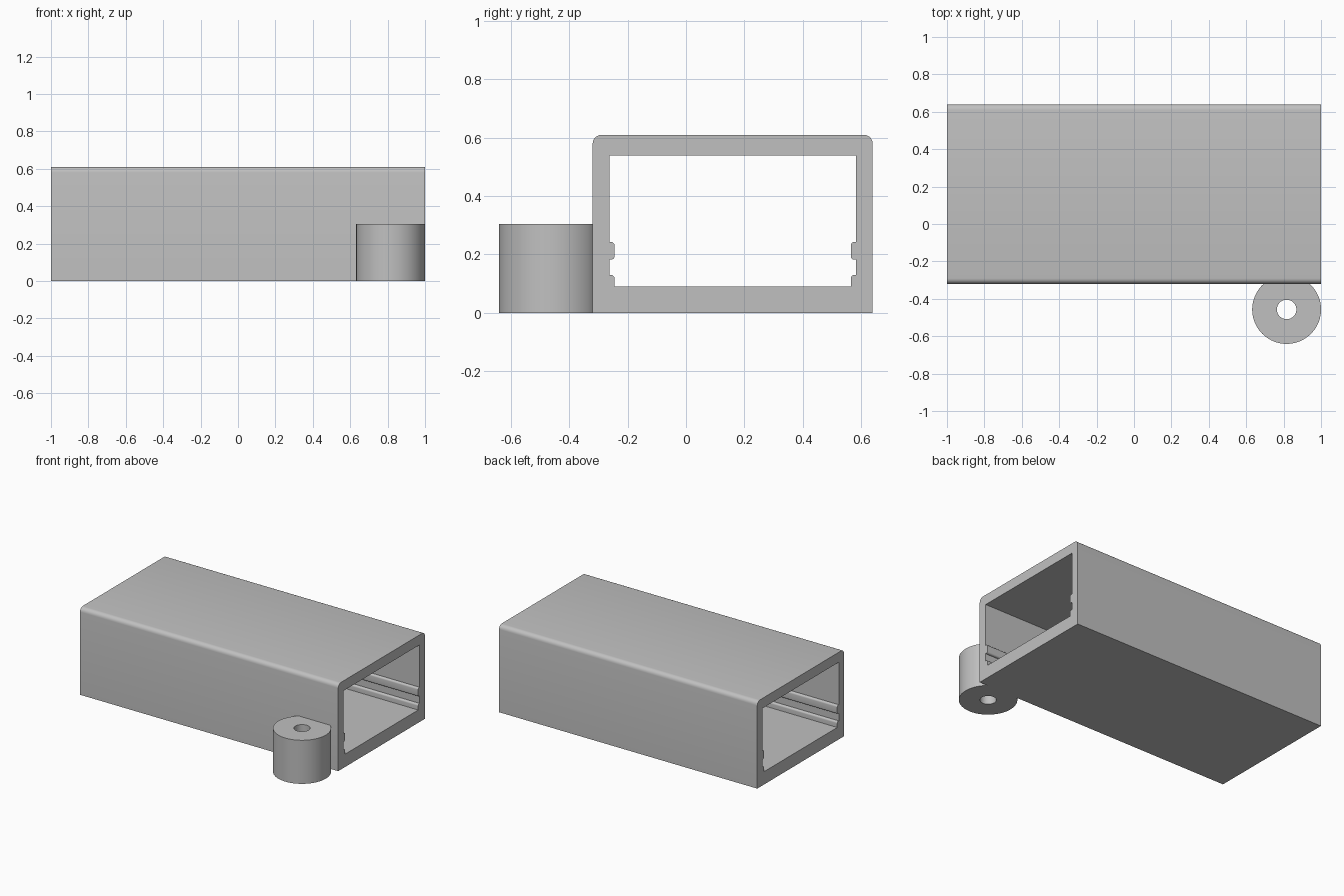
import bpy, bmesh, math
from mathutils import Vector

cube = bpy.data.objects.get("Cube")
if cube:
    bpy.data.objects.remove(cube, do_unlink=True)

grey = bpy.data.materials.new("light grey")
grey.use_nodes = True
colour = (0.53, 0.53, 0.53, 1)
grey.diffuse_color = colour
grey.node_tree.nodes["Principled BSDF"].inputs["Base Color"].default_value = colour


def rounded(corners, steps=5):
    """Right-angled outline from (a, b, radius) corners, with filleted corners."""
    out = []
    n = len(corners)
    for i, (a, b, r) in enumerate(corners):
        p = Vector((a, b))
        if not r:
            out.append(p)
            continue
        to_prev = (Vector(corners[i - 1][:2]) - p).normalized()
        to_next = (Vector(corners[(i + 1) % n][:2]) - p).normalized()
        centre = p + (to_prev + to_next) * r
        for k in range(steps + 1):
            t = math.pi / 2 * k / steps
            out.append(centre - to_next * r * math.cos(t) - to_prev * r * math.sin(t))
    return out


def circle(cx, cy, r, sides):
    return [Vector((cx + r * math.cos(math.tau * i / sides),
                    cy + r * math.sin(math.tau * i / sides))) for i in range(sides)]


def extrude_outline(name, loops, place, direction):
    """Fill the outer loop minus the inner loop and extrude it to a solid."""
    bm = bmesh.new()
    for loop in loops:
        verts = [bm.verts.new(place(p)) for p in loop]
        for i, v in enumerate(verts):
            bm.edges.new((verts[i - 1], v))
    bmesh.ops.triangle_fill(bm, use_beauty=True, edges=bm.edges[:],
                            normal=Vector(direction).normalized())
    geom = bmesh.ops.extrude_face_region(bm, geom=bm.faces[:],
                                         use_keep_orig=True)["geom"]
    bmesh.ops.translate(bm, vec=direction,
                        verts=[g for g in geom if isinstance(g, bmesh.types.BMVert)])
    bmesh.ops.recalc_face_normals(bm, faces=bm.faces[:])
    # Smooth the fillets and round walls, keep hard corners sharp
    for f in bm.faces:
        f.smooth = True
    for e in bm.edges:
        e.smooth = len(e.link_faces) == 2 and e.calc_face_angle(0) < math.radians(30)
    mesh = bpy.data.meshes.new(name)
    bm.to_mesh(mesh)
    bm.free()
    mesh.materials.append(grey)
    obj = bpy.data.objects.new(name, mesh)
    bpy.context.collection.objects.link(obj)
    return obj


# Rectangular sleeve, open at both ends, with guide rails along the inner walls
mid, half, front = 0.16, 0.48, -0.32
outer = rounded([(front, 0, 0), (mid + half, 0, 0),
                 (mid + half, 0.61, 0.03), (front, 0.61, 0.03)])
wall, rail, r = 0.422, 0.405, 0.012
side = [(wall, 0.54, 0), (wall, 0.243, 0), (rail, 0.243, r), (rail, 0.182, r),
        (wall, 0.182, 0), (wall, 0.13, 0), (rail, 0.13, r), (rail, 0.09, 0)]
cavity = [(mid + y, z, f) for y, z, f in side]
cavity += [(mid - y, z, f) for y, z, f in reversed(side)]
extrude_outline("sleeve", [outer, rounded(cavity)],
                lambda p: (-1, p.x, p.y), (2, 0, 0))

# Mounting boss with a through hole, flattened where it meets the sleeve
boss = circle(0.816, -0.457, 0.184, 96)
for p in boss:
    p.y = min(p.y, front)
extrude_outline("mounting_boss", [boss, circle(0.816, -0.457, 0.052, 48)],
                lambda p: (p.x, p.y, 0), (0, 0, 0.305))
